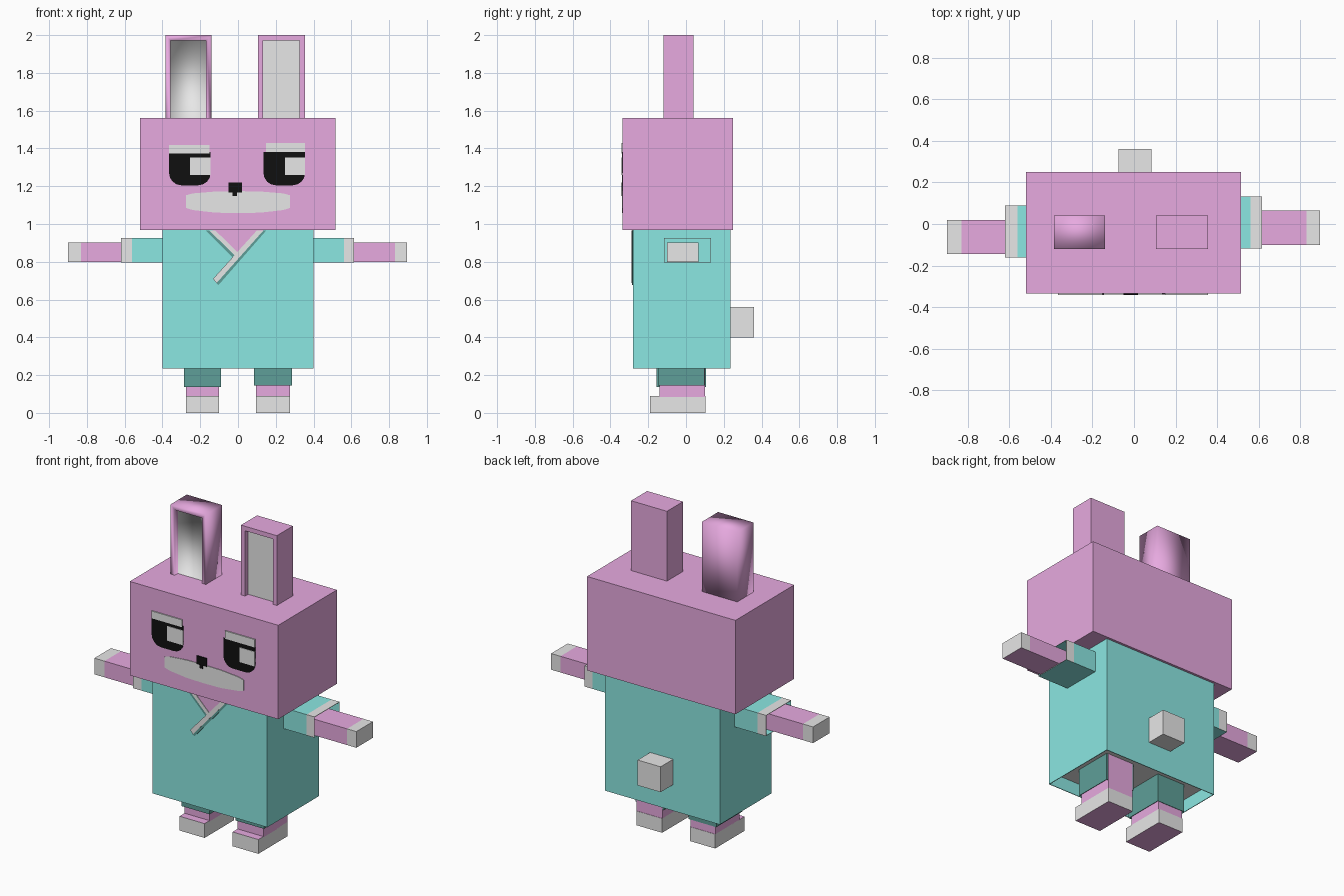
import bpy, bmesh, math
from mathutils import Vector

if "Cube" in bpy.data.objects:
    bpy.data.objects.remove(bpy.data.objects["Cube"])


def colour(name, r, g, b):
    m = bpy.data.materials.new(name)
    m.diffuse_color = (r, g, b, 1)
    m.use_nodes = True
    m.node_tree.nodes["Principled BSDF"].inputs["Base Color"].default_value = m.diffuse_color
    return m


PINK = colour("pink", 0.80, 0.40, 0.745)
WHITE = colour("white", 0.80, 0.80, 0.80)
TEAL = colour("teal", 0.26, 0.80, 0.76)
DARK = colour("dark teal", 0.112, 0.347, 0.314)
BLACK = colour("black", 0.005, 0.005, 0.005)


def finish(name, bm, mats):
    me = bpy.data.meshes.new(name)
    bm.to_mesh(me)
    bm.free()
    for m in mats:
        me.materials.append(m)
    ob = bpy.data.objects.new(name, me)
    bpy.context.collection.objects.link(ob)
    return ob


def box(name, x, y, z, mats, hollow=None, cut=None, rule=None, floor=0):
    """Box from ranges. hollow = (direction, rim, depth) sinks one side;
    cut = x position of an extra edge loop; rule picks a face colour slot."""
    bm = bmesh.new()
    bmesh.ops.create_cube(bm, size=1)
    for v in bm.verts:
        for i, r in enumerate((x, y, z)):
            v.co[i] = r[0] if v.co[i] < 0 else r[1]
    bm.normal_update()
    inner = set()
    if hollow:
        d, rim, depth = hollow
        f = max(bm.faces, key=lambda q: q.normal.dot(Vector(d)))
        bmesh.ops.inset_region(bm, faces=[f], thickness=rim, depth=0)
        walls = bmesh.ops.inset_region(bm, faces=[f], thickness=0, depth=-depth)
        inner = set(walls["faces"])
        f.material_index = floor
        inner.add(f)
    if cut is not None:
        outer = [q for q in bm.faces if q not in inner]
        geom = outer + list({e for q in outer for e in q.edges}) \
            + list({v for q in outer for v in q.verts})
        bmesh.ops.bisect_plane(bm, geom=geom, plane_co=(cut, 0, 0), plane_no=(1, 0, 0))
    bm.normal_update()
    if rule:
        for q in bm.faces:
            if q not in inner:
                q.material_index = rule(q.calc_center_median(), q.normal)
    return finish(name, bm, mats)


def plate(name, pts, mat, y, t=0.004):
    """Thin front-facing plate from an x-z outline."""
    bm = bmesh.new()
    front = [bm.verts.new((px, y - t, pz)) for px, pz in pts]
    back = [bm.verts.new((px, y + 0.002, pz)) for px, pz in pts]
    bm.faces.new(front)
    bm.faces.new(back[::-1])
    n = len(pts)
    for i in range(n):
        j = (i + 1) % n
        bm.faces.new((front[i], back[i], back[j], front[j]))
    bmesh.ops.recalc_face_normals(bm, faces=bm.faces)
    return finish(name, bm, [mat])


def rect(x0, x1, z0, z1):
    return [(x0, z0), (x1, z0), (x1, z1), (x0, z1)]


# Head and robe body, open underneath
box("head", (-0.52, 0.515), (-0.335, 0.25), (0.968, 1.56), [PINK])
box("robe", (-0.40, 0.40), (-0.28, 0.235), (0.235, 0.968), [TEAL, WHITE],
    hollow=((0, 0, -1), 0.006, 0.08), floor=1)
box("tail", (-0.075, 0.085), (0.23, 0.36), (0.40, 0.56), [WHITE])

# Ears with sunken linings; one is softly shaded
for side, x0, x1 in (("left", -0.385, -0.14), ("right", 0.105, 0.355)):
    ear = box(side + "_ear", (x0, x1), (-0.12, 0.04), (1.52, 2.0), [PINK, WHITE],
              hollow=((0, -1, 0), 0.04, 0.03), floor=1)
    if side == "left":
        for p in ear.data.polygons:
            p.use_smooth = True

# Arms with pale hands, in open sleeves with pale cuffs
for side, s, dy, tip, cuff in (("left", -1, -0.04, 0.90, 0.62), ("right", 1, 0.005, 0.895, 0.615)):
    def band(edge):
        return lambda c, n: 1 if abs(c.x) > edge and n.z > -0.5 else 0
    box(side + "_arm", sorted((s * 0.38, s * tip)), (-0.105 + dy, 0.06 + dy), (0.80, 0.902),
        [PINK, WHITE], cut=s * 0.83, rule=band(0.83))
    box(side + "_sleeve", sorted((s * 0.39, s * cuff)), (-0.122 + dy, 0.128 + dy),
        (0.795, 0.926), [TEAL, WHITE], hollow=((s, 0, 0), 0.004, cuff - 0.402),
        cut=s * 0.56, rule=band(0.56))

# Legs, shoes with pink soles, and short open trouser legs
for side, x0, x1, y0, y1, hem in (("left", -0.275, -0.10, -0.155, 0.105, 0.138),
                                  ("right", 0.095, 0.275, -0.148, 0.097, 0.144)):
    box(side + "_leg", (x0, x1), (-0.14, 0.10), (0.085, 0.33), [PINK])
    box(side + "_shoe", (x0, x1), (-0.19, 0.102), (0, 0.09), [WHITE, PINK],
        rule=lambda c, n: 1 if abs(n.z) > 0.5 else 0)
    box(side + "_trouser", (x0 - 0.01, x1 + 0.01), (y0, y1), (hem, 0.33), [DARK],
        hollow=((0, 0, -1), 0.004, 0.15))

# Eyes: dark square with rounded lower corners, pale glint, pale lid
FACE = -0.335
for side, x0, x1, g0, lid in (("left", -0.365, -0.145, -0.255, (-0.365, -0.152, 1.372, 1.418)),
                              ("right", 0.135, 0.355, 0.25, (0.148, 0.355, 1.38, 1.43))):
    r, low, top = 0.065, 1.205, 1.38
    pts = [(x0, top)]
    for cx, start in ((x0 + r, 180), (x1 - r, 270)):
        for k in range(5):
            a = math.radians(start + k * 22.5)
            pts.append((cx + r * math.cos(a), low + r + r * math.sin(a)))
    pts.append((x1, top))
    plate(side + "_eye", pts, BLACK, FACE)
    plate(side + "_glint", rect(g0, x1, 1.26, 1.353), WHITE, FACE, 0.007)
    plate(side + "_eyelid", rect(*lid), WHITE, FACE, 0.007)

# Nose and mouth
plate("nose", rect(-0.05, 0.02, 1.168, 1.22), BLACK, FACE, 0.007)
plate("nose_stem", rect(-0.028, -0.006, 1.148, 1.17), BLACK, FACE, 0.0075)
half = [(0.0, 1.058), (0.12, 1.06), (0.24, 1.074), (0.275, 1.085),
        (0.275, 1.152), (0.24, 1.162), (0.12, 1.172), (0.0, 1.174)]
plate("mouth", half + [(-px, pz) for px, pz in half[-2:0:-1]], WHITE, FACE)

# Crossed collar: bare chest, pale trim and darker edging
CHEST = -0.28
plate("chest", [(0.005, 0.825), (0.135, 0.968), (-0.135, 0.968)], PINK, CHEST, 0.002)
plate("left_collar_edge", [(-0.17, 0.966), (-0.025, 0.821), (-0.012, 0.834), (-0.146, 0.966)],
      DARK, CHEST, 0.004)
plate("left_collar", [(-0.152, 0.966), (-0.016, 0.832), (0.0, 0.848), (-0.12, 0.966)],
      WHITE, CHEST, 0.005)
plate("right_collar_edge", [(-0.118, 0.69), (-0.104, 0.676), (0.15, 0.966), (0.12, 0.966)],
      DARK, CHEST, 0.006)
plate("right_collar", [(-0.132, 0.71), (-0.114, 0.687), (0.135, 0.966), (0.10, 0.966)],
      WHITE, CHEST, 0.008)
